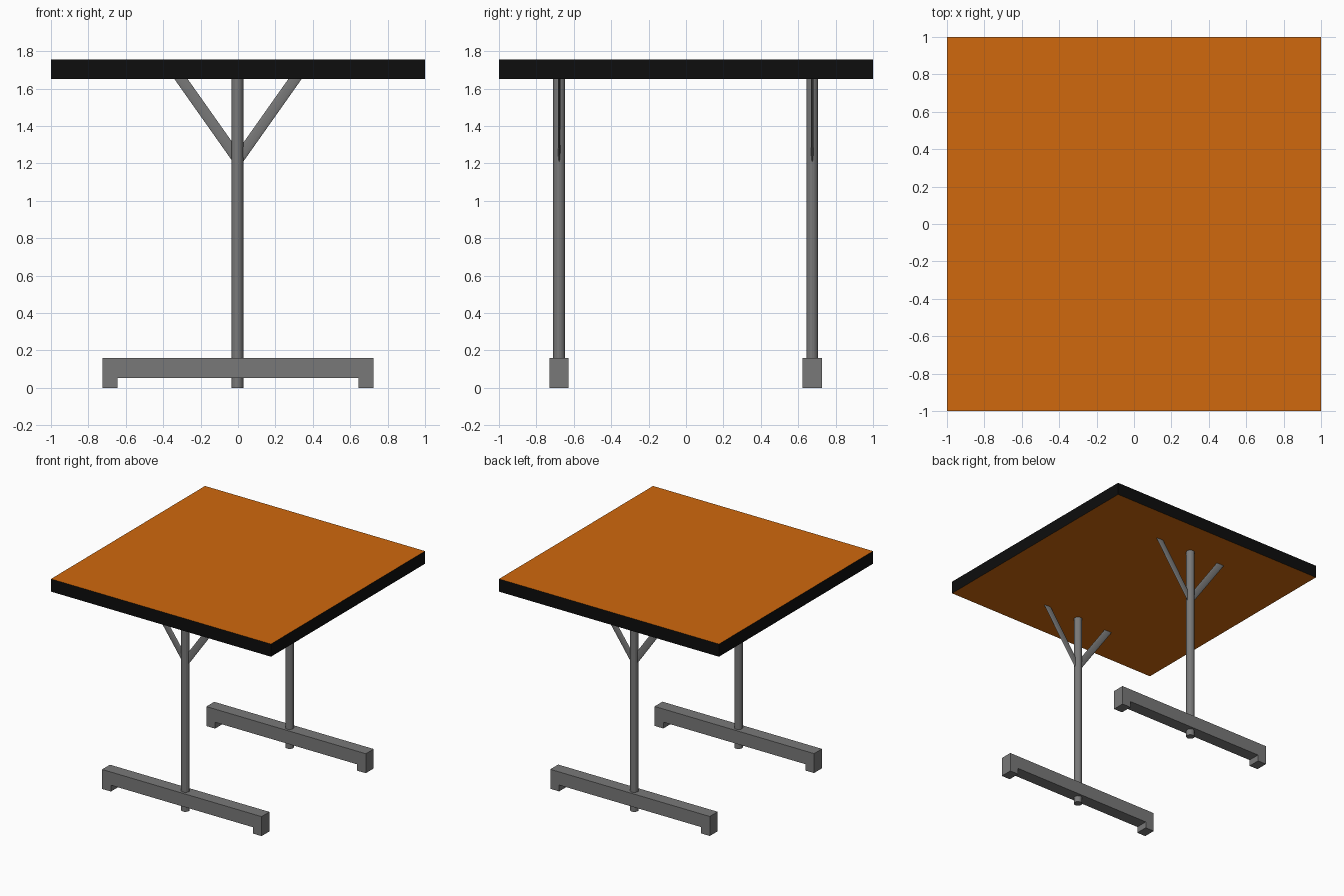
import bpy
import bmesh
from math import atan2
from mathutils import Matrix, Vector

cube = bpy.data.objects.get("Cube")
if cube:
    bpy.data.objects.remove(cube, do_unlink=True)


def material(name, rgb):
    mat = bpy.data.materials.new(name)
    mat.use_nodes = True
    mat.diffuse_color = (*rgb, 1)
    mat.node_tree.nodes["Principled BSDF"].inputs["Base Color"].default_value = (*rgb, 1)
    return mat


orange = material("orange_laminate", (0.63, 0.14, 0.004))
black = material("black_edging", (0.004, 0.004, 0.004))
grey = material("grey_metal", (0.19, 0.19, 0.19))


def finish(name, bm, *mats):
    bmesh.ops.recalc_face_normals(bm, faces=bm.faces)
    mesh = bpy.data.meshes.new(name)
    bm.to_mesh(mesh)
    bm.free()
    for mat in mats:
        mesh.materials.append(mat)
    obj = bpy.data.objects.new(name, mesh)
    bpy.context.collection.objects.link(obj)
    return obj


def rod(name, start, end, radius, flatten=1.0):
    """Cylinder between two points, optionally flattened along y."""
    start, end = Vector(start), Vector(end)
    axis = end - start
    turn = Matrix.Rotation(atan2(axis.x, axis.z), 4, 'Y')
    place = Matrix.Translation((start + end) / 2) @ turn @ Matrix.Diagonal((1, flatten, 1, 1))
    bm = bmesh.new()
    bmesh.ops.create_cone(bm, cap_ends=True, segments=16, radius1=radius,
                          radius2=radius, depth=axis.length, matrix=place)
    return finish(name, bm, grey)


# Square top: orange faces above and below, black edging around the sides
bm = bmesh.new()
bmesh.ops.create_cube(bm, size=1, matrix=Matrix.Translation((0, 0, 1.703))
                      @ Matrix.Diagonal((2, 2, 0.104, 1)))
for face in bm.faces:
    face.material_index = 0 if abs(face.normal.z) > 0.5 else 1
finish("table_top", bm, orange, black)

# Foot bar outline with a raised middle, extruded across its width
half_outline = [(0.725, 0.16), (0.725, 0), (0.645, 0), (0.645, 0.052)]
outline = half_outline + [(-x, z) for x, z in reversed(half_outline)]

for side, y in (("front", -0.678), ("back", 0.675)):
    bm = bmesh.new()
    base = bm.faces.new([bm.verts.new((x, y - 0.051, z)) for x, z in outline])
    grown = bmesh.ops.extrude_face_region(bm, geom=[base])
    verts = [v for v in grown["geom"] if isinstance(v, bmesh.types.BMVert)]
    bmesh.ops.translate(bm, verts=verts, vec=(0, 0.102, 0))
    finish(side + "_foot_bar", bm, grey)

    # Round post running from the floor through the bar to the top
    rod(side + "_post", (-0.003, y, 0), (-0.003, y, 1.66), 0.032)

    # Flattened diagonal braces under the top
    for label, s in (("left", 1), ("right", -1)):
        rod(f"{side}_{label}_brace", (0, y, 1.22), (s * 0.325, y, 1.68), 0.029, 0.2)
